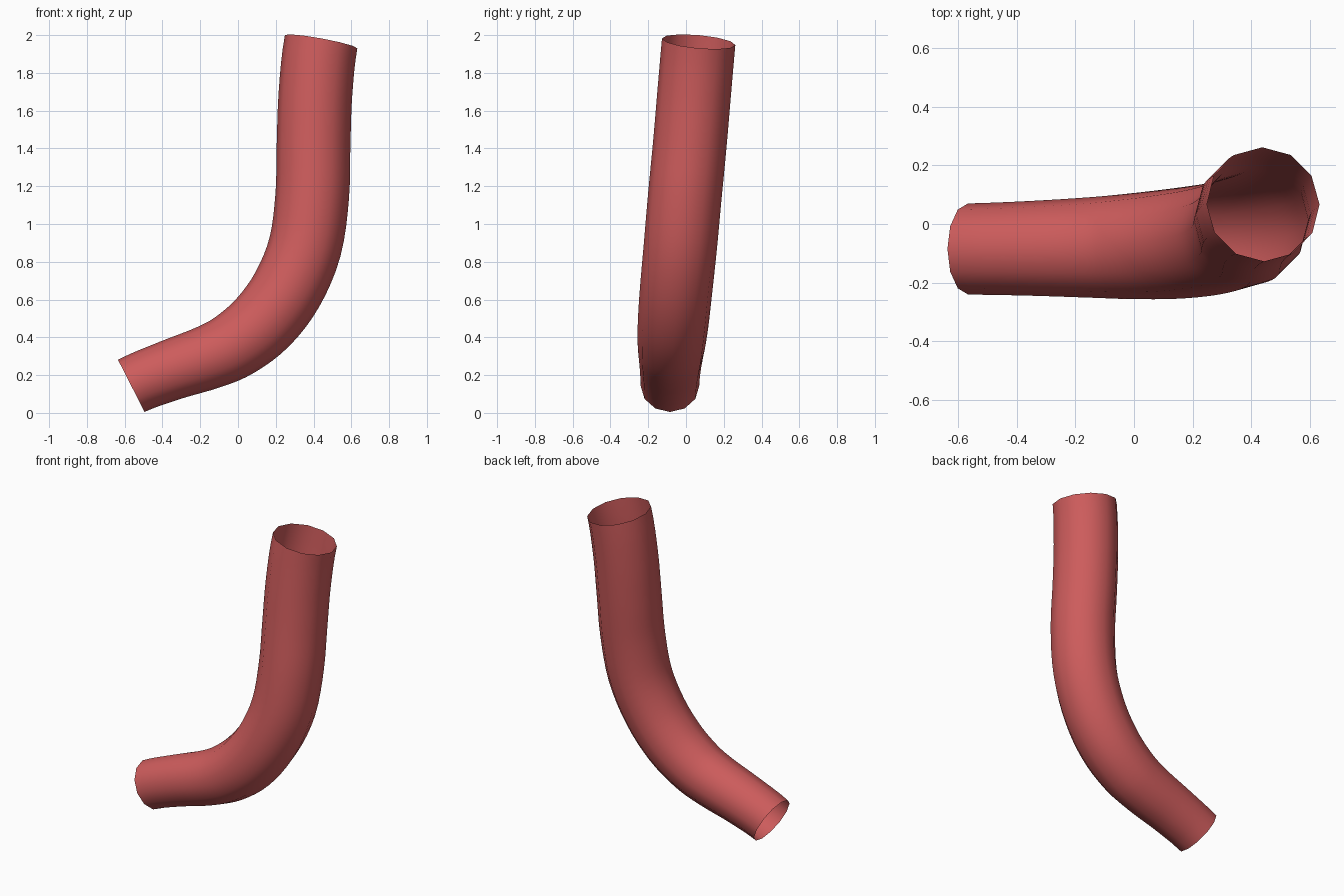
import bpy, bmesh, math
from mathutils import Vector

if "Cube" in bpy.data.objects:
    bpy.data.objects.remove(bpy.data.objects["Cube"])

SIDES, STEPS = 12, 4

# Centre line of the bent pipe: x, y, z, radius
PATH = [
    (-0.565, -0.085, 0.143, 0.155), (-0.36, -0.083, 0.225, 0.161),
    (-0.15, -0.080, 0.297, 0.171), (-0.01, -0.076, 0.365, 0.180),
    (0.135, -0.067, 0.483, 0.188), (0.262, -0.052, 0.655, 0.192),
    (0.355, -0.030, 0.88, 0.194), (0.393, -0.006, 1.15, 0.195),
    (0.400, 0.020, 1.42, 0.195), (0.410, 0.043, 1.69, 0.195),
    (0.440, 0.067, 1.965, 0.195),
]
START_DIR = Vector((0.89, 0.0, 0.454, 0.02)) * 0.22
END_DIR = Vector((0.18, 0.09, 0.98, 0.0)) * 0.28


def sample_path():
    """Hermite spline through the path: list of (point with radius, tangent)."""
    p = [Vector(c) for c in PATH]
    m = [START_DIR] + [(p[i + 1] - p[i - 1]) / 2 for i in range(1, len(p) - 1)] + [END_DIR]
    out = []
    for i in range(len(p) - 1):
        for s in range(STEPS):
            t = s / STEPS
            pos = (p[i] * (2*t**3 - 3*t**2 + 1) + m[i] * (t**3 - 2*t**2 + t)
                   + p[i+1] * (3*t**2 - 2*t**3) + m[i+1] * (t**3 - t**2))
            tan = (p[i] * (6*t*t - 6*t) + m[i] * (3*t*t - 4*t + 1)
                   + p[i+1] * (6*t - 6*t*t) + m[i+1] * (3*t*t - 2*t))
            out.append((pos, tan))
    out.append((p[-1], m[-1]))
    return out


# Sweep a twelve-sided ring along the path, ends left open
bm = bmesh.new()
rings = []
for pos, tan in sample_path():
    t = tan.to_3d().normalized()
    side = Vector((0, 1, 0))
    side = (side - t * side.dot(t)).normalized()
    up = t.cross(side)
    rings.append([bm.verts.new(pos.to_3d() + pos.w * (side * math.cos(a) + up * math.sin(a)))
                  for a in (2 * math.pi * k / SIDES for k in range(SIDES))])
for a, b in zip(rings, rings[1:]):
    for k in range(SIDES):
        n = (k + 1) % SIDES
        bm.faces.new((a[k], a[n], b[n], b[k])).smooth = True

mesh = bpy.data.meshes.new("bent_pipe")
bm.to_mesh(mesh)
bm.free()
pipe = bpy.data.objects.new("bent_pipe", mesh)
bpy.context.collection.objects.link(pipe)

# Colour
red = bpy.data.materials.new("soft red")
red.diffuse_color = (0.61, 0.107, 0.107, 1)
red.use_nodes = True
red.node_tree.nodes["Principled BSDF"].inputs["Base Color"].default_value = red.diffuse_color
mesh.materials.append(red)
